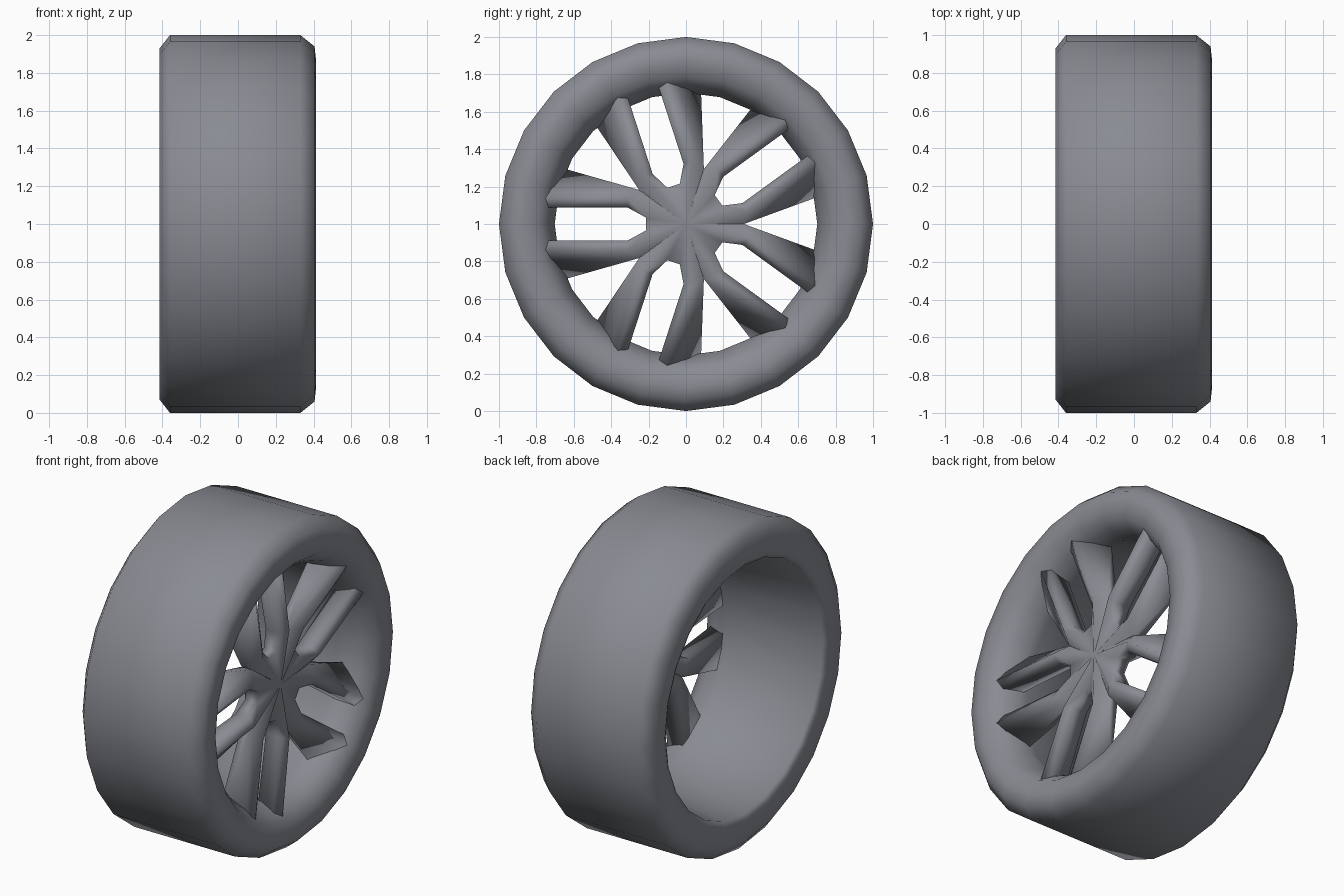
import bpy, bmesh, math
from mathutils import Vector

if "Cube" in bpy.data.objects:
    bpy.data.objects.remove(bpy.data.objects["Cube"])

# Dark grey rubber/metal colour shared by all parts
grey = bpy.data.materials.new("dark_grey")
grey.diffuse_color = (0.25, 0.26, 0.29, 1)
grey.use_nodes = True
grey.node_tree.nodes["Principled BSDF"].inputs["Base Color"].default_value = grey.diffuse_color


def make_object(name, verts, faces):
    mesh = bpy.data.meshes.new(name)
    mesh.from_pydata(verts, [], faces)
    bm = bmesh.new()
    bm.from_mesh(mesh)
    bmesh.ops.remove_doubles(bm, verts=bm.verts, dist=0.0005)
    bmesh.ops.recalc_face_normals(bm, faces=bm.faces)
    for f in bm.faces:
        f.smooth = True
    bm.to_mesh(mesh)
    bm.free()
    mesh.materials.append(grey)
    ob = bpy.data.objects.new(name, mesh)
    bpy.context.collection.objects.link(ob)
    return ob


# Tyre and rim: closed (x, radius) profile revolved round the x axis in 24 steps
SIDES = 24
profile = [(-0.415, 0.93), (-0.36, 1.0), (0.33, 1.0), (0.405, 0.94),
           (0.413, 0.87), (0.395, 0.785), (0.33, 0.735), (0.25, 0.702),
           (0.20, 0.705), (-0.40, 0.77), (-0.415, 0.80)]
n = len(profile)
verts, faces = [], []
for i in range(SIDES):
    a = 2 * math.pi * i / SIDES
    verts += [(x, r * math.cos(a), 1 + r * math.sin(a)) for x, r in profile]
    for j in range(n):
        k, m = (i + 1) % SIDES, (j + 1) % n
        faces.append((i * n + j, i * n + m, k * n + m, k * n + j))
make_object("tyre_and_rim", verts, faces)

# Twin spokes: (x depth, u along the pair, v across the pair) for one half-pair
points = {
    "C": (0.295, 0, 0), "A": (0.285, 0.215, 0.035), "B": (0.265, 0.251, 0.182),
    "I1": (0.295, 0.31, 0.087), "M1": (0.33, 0.31, 0.135),
    "I2": (0.345, 0.75, 0.087), "M2": (0.38, 0.785, 0.14), "O2": (0.345, 0.745, 0.19),
    "c": (0.20, 0, 0), "a": (0.20, 0.215, 0.035), "b": (0.20, 0.251, 0.182),
    "i1": (0.20, 0.31, 0.087), "i2": (0.235, 0.735, 0.087), "o2": (0.235, 0.665, 0.30),
}
half_faces = ["C A M1 B", "A I1 M1", "M1 I1 I2 M2", "B M1 M2 O2",
              "A a i1 I1", "I1 i1 i2 I2", "B O2 o2 b",
              "c b i1 a", "b o2 i2 i1", "I2 M2 O2 o2 i2"]
keys = list(points)
verts, faces = [], []
for pair in range(5):
    ang = math.radians(180 + 72 * pair)
    ca, sa = math.cos(ang), math.sin(ang)
    start = {}
    for side in (1, -1):
        start[side] = len(verts)
        for x, u, v in points.values():
            v *= side
            verts.append(Vector((x, u * ca - v * sa, 1 + u * sa + v * ca)))
        for f in half_faces:
            faces.append([start[side] + keys.index(p) for p in f.split()])
    # Hub wedge and inner end of the slot between the twin spokes
    p, q = start[1], start[-1]
    C, A, c, a = (keys.index(t) for t in ("C", "A", "c", "a"))
    faces += [(p + C, p + A, q + A), (p + c, p + a, q + a),
              (p + A, q + A, q + a, p + a)]
make_object("spokes_and_hub", verts, faces)
